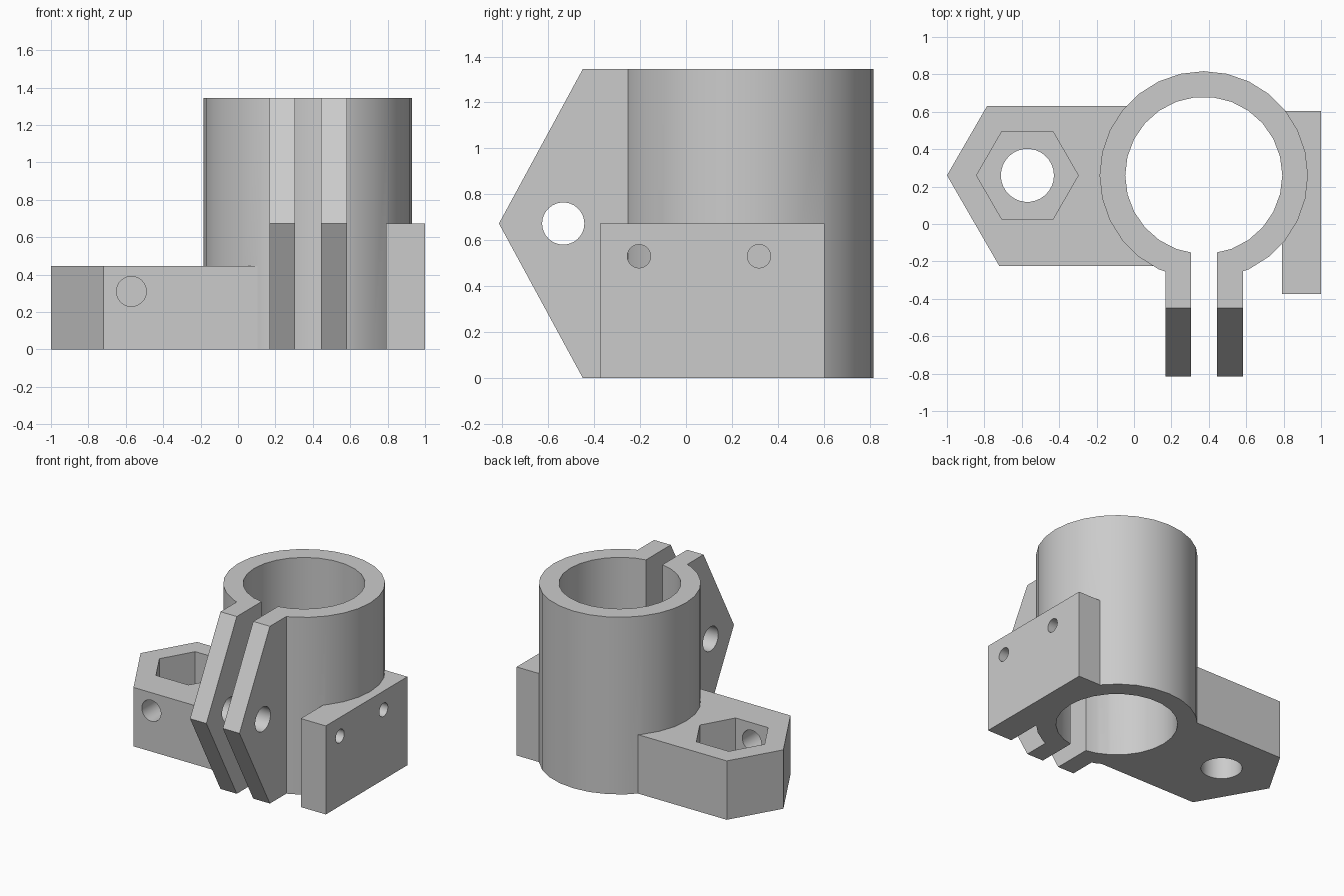
import bpy, bmesh, math
from mathutils import Vector

if "Cube" in bpy.data.objects:
    bpy.data.objects.remove(bpy.data.objects["Cube"], do_unlink=True)

# One flat colour
grey = bpy.data.materials.new("plain grey")
grey.use_nodes = True
colour = (0.6, 0.6, 0.6, 1)
grey.diffuse_color = colour
grey.node_tree.nodes["Principled BSDF"].inputs["Base Color"].default_value = colour

TUBE = (0.373, 0.26)      # tube axis
NUT = (-0.57, 0.26)       # nut pocket axis
HEIGHT = 1.345


def prism(name, profile, axis, start, end):
    """Extrude a 2D profile along z (profile in x, y) or x (profile in y, z) or y (profile in x, z)."""
    place = {"x": lambda a, b, t: (t, a, b),
             "y": lambda a, b, t: (a, t, b),
             "z": lambda a, b, t: (a, b, t)}[axis]
    bm = bmesh.new()
    face = bm.faces.new([bm.verts.new(place(a, b, start)) for a, b in profile])
    top = bmesh.ops.extrude_face_region(bm, geom=[face])["geom"]
    bmesh.ops.translate(bm, vec=Vector(place(0, 0, end - start)),
                        verts=[v for v in top if isinstance(v, bmesh.types.BMVert)])
    bmesh.ops.recalc_face_normals(bm, faces=bm.faces)
    mesh = bpy.data.meshes.new(name)
    bm.to_mesh(mesh)
    bm.free()
    mesh.materials.append(grey)
    obj = bpy.data.objects.new(name, mesh)
    bpy.context.collection.objects.link(obj)
    return obj


def ring(centre, radius, sides):
    return [(centre[0] + radius * math.cos(math.tau * i / sides),
             centre[1] + radius * math.sin(math.tau * i / sides)) for i in range(sides)]


def rect(a0, a1, b0, b1):
    return [(a0, b0), (a1, b0), (a1, b1), (a0, b1)]


def combine(target, other, operation):
    """Apply a boolean and remove the used-up helper."""
    mod = target.modifiers.new(operation.title(), "BOOLEAN")
    mod.operation, mod.solver, mod.object = operation, "EXACT", other
    bpy.context.view_layer.objects.active = target
    bpy.ops.object.modifier_apply(modifier=mod.name)
    bpy.data.objects.remove(other, do_unlink=True)


# Outer tube
body = prism("clamp_bracket", ring(TUBE, 0.557, 28), "z", 0, HEIGHT)

# Clamp ears, as one pointed block that the slot splits later
ears = prism("clamp_ears", [(0, 0), (-0.45, 0), (-0.815, HEIGHT / 2), (-0.45, HEIGHT), (0, HEIGHT)],
             "x", 0.168, 0.583)
combine(ears, prism("bolt_hole", ring((-0.535, HEIGHT / 2), 0.092, 30), "x", 0, 1), "DIFFERENCE")

# Side arm with a nut pocket, a through hole and a front screw hole
arm = prism("nut_arm", [(TUBE[0], -0.225), (TUBE[0], 0.632), (-0.785, 0.632), (-1, 0.26), (-0.72, -0.225)],
            "z", 0, 0.447)
for cutter in (prism("nut_pocket", ring(NUT, 0.272, 6), "z", 0.17, 1),
               prism("rod_hole", ring(NUT, 0.142, 30), "z", -1, 1),
               prism("screw_hole", ring((NUT[0], 0.31), 0.08, 30), "y", -1, 0.2)):
    combine(arm, cutter, "DIFFERENCE")

# Mounting plate with two screw holes
plate = prism("mounting_plate", rect(-0.375, 0.603, 0, 0.672), "x", 0.79, 1)
for y in (-0.205, 0.318):
    combine(plate, prism("plate_hole", ring((y, 0.53), 0.051, 24), "x", 0.5, 1.5), "DIFFERENCE")

# Fuse into one solid, then cut the bore and the clamping slot
for part in (ears, arm, plate):
    combine(body, part, "UNION")
combine(body, prism("bore", ring(TUBE, 0.42, 26), "z", -1, 2), "DIFFERENCE")
combine(body, prism("slot", rect(0.305, 0.443, -1, TUBE[1]), "z", -1, 2), "DIFFERENCE")

# Smooth curved walls, keep edges sharp
bpy.ops.object.select_all(action="DESELECT")
body.select_set(True)
bpy.context.view_layer.objects.active = body
bpy.ops.object.shade_smooth_by_angle(angle=math.radians(25))
